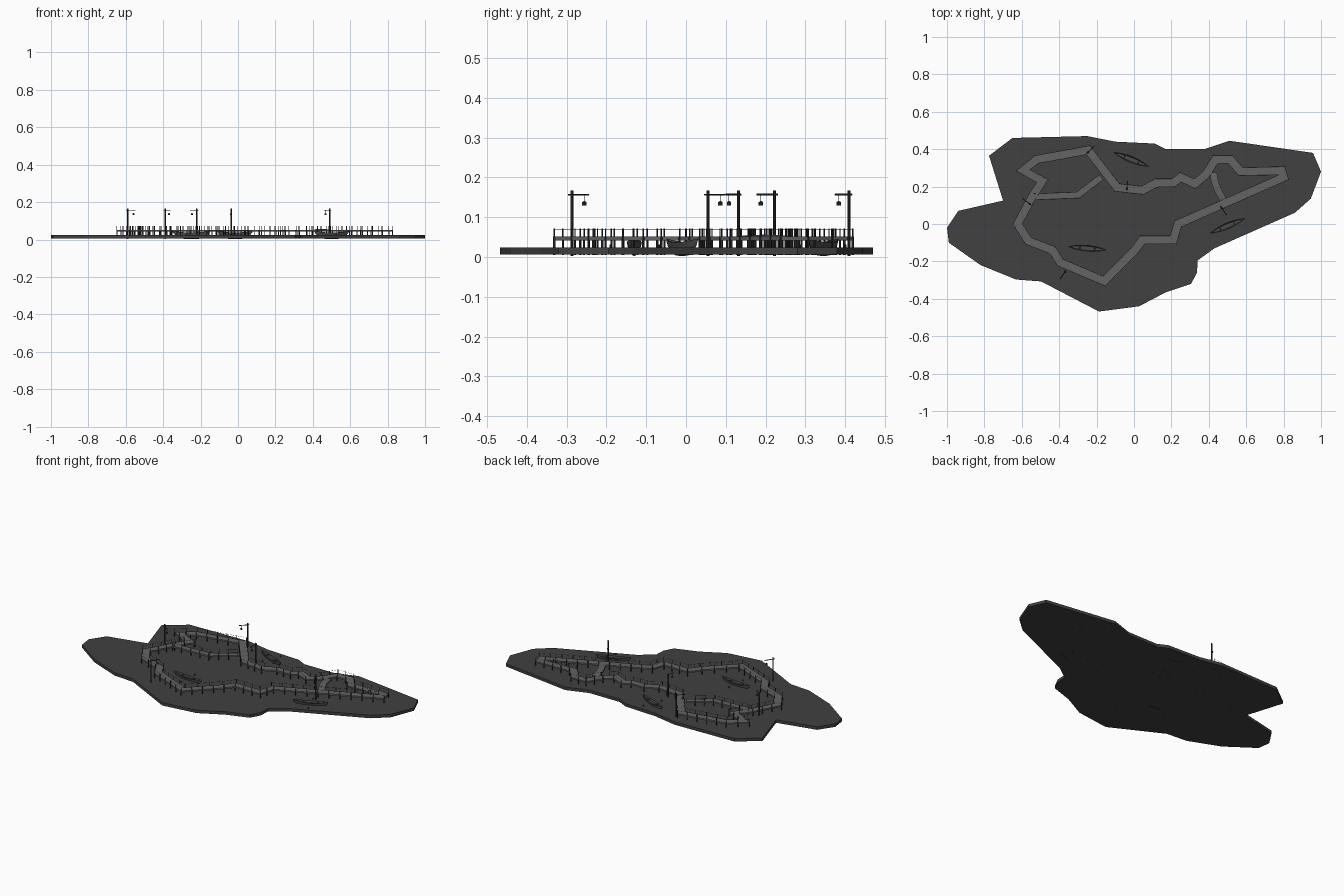
import bpy, bmesh, math
from mathutils import Vector

if "Cube" in bpy.data.objects:
    bpy.data.objects.remove(bpy.data.objects["Cube"])

G_BOT, G_TOP = 0.006, 0.024
D_BOT, D_TOP, RAIL = 0.042, 0.051, 0.072


def shade(name, v):
    m = bpy.data.materials.new(name)
    m.diffuse_color = (v, v, v, 1)
    m.use_nodes = True
    m.node_tree.nodes["Principled BSDF"].inputs["Base Color"].default_value = m.diffuse_color
    return m


GROUND, DECK = shade("dark_ground", 0.052), shade("worn_planks", 0.125)
DARK, HULL = shade("dark_timber", 0.03), shade("boat_timber", 0.07)


def finish(bm, name, mat):
    bmesh.ops.recalc_face_normals(bm, faces=bm.faces)
    me = bpy.data.meshes.new(name)
    bm.to_mesh(me)
    bm.free()
    me.materials.append(mat)
    ob = bpy.data.objects.new(name, me)
    bpy.context.collection.objects.link(ob)
    return ob


def rod(bm, a, b, r, n=6, r2=None):
    a, b = Vector(a), Vector(b)
    d = b - a
    res = bmesh.ops.create_cone(bm, cap_ends=True, segments=n, radius1=r,
                                radius2=r if r2 is None else r2, depth=d.length)
    q = Vector((0, 0, 1)).rotation_difference(d)
    for v in res['verts']:
        v.co = q @ v.co + (a + b) / 2


# Mitred left and right edges of a path
def edges(pts, half, closed):
    p = [Vector(q) for q in pts]
    n = len(p)
    left, right = [], []
    for i in range(n):
        d1 = p[i] - p[i - 1] if closed or i > 0 else p[1] - p[0]
        d2 = p[(i + 1) % n] - p[i] if closed or i < n - 1 else d1
        n1 = Vector((-d1.y, d1.x)).normalized()
        n2 = Vector((-d2.y, d2.x)).normalized()
        m = (n1 + n2).normalized()
        m *= half / max(m.dot(n1), 0.6)
        left.append(p[i] + m)
        right.append(p[i] - m)
    return left, right


def walkway(name, pts, half, closed, lift=0.0, step=0.06, railing=True):
    n = len(pts)
    L, R = edges(pts, half, closed)
    # deck slab
    bm = bmesh.new()
    rings = []
    for i in range(n):
        z = lift * math.sin(math.pi * i / (n - 1))
        rings.append([bm.verts.new((e[i].x, e[i].y, k + z))
                      for e, k in ((L, D_TOP), (R, D_TOP), (R, D_BOT), (L, D_BOT))])
    for i in range(n if closed else n - 1):
        a, b = rings[i], rings[(i + 1) % n]
        for k in range(4):
            bm.faces.new((a[k], a[(k + 1) % 4], b[(k + 1) % 4], b[k]))
    if not closed:
        bm.faces.new(rings[0])
        bm.faces.new(rings[-1])
    finish(bm, name + "_deck", DECK)
    if not railing:
        return
    # piles below the deck, slimmer posts above, a thin rope along the tops
    posts, ropes = bmesh.new(), bmesh.new()
    for e in (L, R):
        for i in range(n if closed else n - 1):
            a, b = e[i], e[(i + 1) % n]
            cnt = max(1, round((b - a).length / step))
            for k in range(cnt):
                q = a.lerp(b, k / cnt)
                rod(posts, (q.x, q.y, G_BOT - 0.001), (q.x, q.y, D_TOP), 0.0027)
                rod(posts, (q.x, q.y, D_TOP), (q.x, q.y, RAIL), 0.0017)
            rod(ropes, (a.x, a.y, RAIL - 0.002), (b.x, b.y, RAIL - 0.002), 0.0006, 4)
    finish(posts, name + "_posts", DARK)
    finish(ropes, name + "_ropes", DARK)


# Ground slab
outline = [(-1, -.02), (-.94, .07), (-.70, .125), (-.775, .365), (-.65, .46), (-.25, .47),
           (-.10, .44), (.11, .43), (.17, .40), (.375, .40), (.51, .445), (.957, .38),
           (1, .28), (.945, .135), (.86, .06), (.43, -.13), (.34, -.195), (.337, -.26),
           (.305, -.32), (.17, -.365), (.027, -.44), (-.187, -.468), (-.497, -.307),
           (-.63, -.297), (-.82, -.22), (-.99, -.10)]
bm = bmesh.new()
f = bm.faces.new([bm.verts.new((x, y, G_BOT)) for x, y in outline])
ext = bmesh.ops.extrude_face_region(bm, geom=[f], use_keep_orig=True)
bmesh.ops.translate(bm, vec=(0, 0, G_TOP - G_BOT),
                    verts=[v for v in ext['geom'] if isinstance(v, bmesh.types.BMVert)])
finish(bm, "ground", GROUND)

# Main loop and the two crossing walks
loop = [(-.245, .395), (-.52, .345), (-.593, .287), (-.49, .23), (-.545, .145), (-.622, 0),
        (-.565, -.09), (-.435, -.14), (-.395, -.205), (-.16, -.305), (0, -.145),
        (.045, -.085), (.21, -.085), (.235, 0), (.80, .25), (.79, .285), (.57, .28),
        (.515, .345), (.435, .345), (.385, .265), (.325, .215), (.25, .25), (.21, .22),
        (.12, .22), (.045, .18), (-.09, .195)]
walkway("main_walk", loop, 0.022, True)
walkway("west_cross_walk", [(-.535, .145), (-.30, .155), (-.175, .25)], 0.017, False)
walkway("east_cross_bridge", [(.425, .275), (.43, .235), (.443, .195), (.46, .16), (.478, .13)],
        0.019, False, 0.005, railing=False)

# Lamp posts: arm and hanging lantern
for i, (x, y, ax, ay) in enumerate([(-.39, -.287, .028, .042), (-.59, .132, .042, -.032),
                                    (-.22, .41, -.035, -.035), (-.035, .222, -.004, -.045),
                                    (.49, .055, -.028, .042)]):
    bm = bmesh.new()
    rod(bm, (x, y, 0.002), (x, y, 0.167), 0.0038, 8)
    rod(bm, (x - ax * .2, y - ay * .2, .157), (x + ax, y + ay, .157), 0.0022)
    lx, ly = x + ax * .75, y + ay * .75
    rod(bm, (lx, ly, .157), (lx, ly, .138), 0.0006, 4)
    rod(bm, (lx, ly, .130), (lx, ly, .137), 0.0055, 8)
    rod(bm, (lx, ly, .137), (lx, ly, .141), 0.0065, 8, 0.001)
    finish(bm, "lamp_post_%d" % (i + 1), DARK)


# Open boats with upturned ends, benches and mooring stakes
def boat(name, cx, cy, deg, length=0.2, width=0.036):
    bm = bmesh.new()
    c, s = math.cos(math.radians(deg)), math.sin(math.radians(deg))

    def vert(u, v, z):
        return bm.verts.new((cx + u * c - v * s, cy + u * s + v * c, z))

    rows, N = [], 10
    for i in range(N + 1):
        t = -1 + 2 * i / N
        w = width / 2 * max(1 - t * t, 0.03)
        rim, keel = 0.037 + 0.009 * t * t, 0.003 + 0.036 * t ** 4
        inner = min(rim - 0.002, max(keel + 0.004, 0.028))
        side = rim * .4 + keel * .6
        u = t * length / 2
        rows.append([vert(u, w, rim), vert(u, w * .75, side), vert(u, 0, keel),
                     vert(u, -w * .75, side), vert(u, -w, rim),
                     vert(u, -w * .82, rim), vert(u, -w * .6, inner),
                     vert(u, w * .6, inner), vert(u, w * .82, rim)])
    for a, b in zip(rows, rows[1:]):
        for k in range(9):
            bm.faces.new((a[k], a[(k + 1) % 9], b[(k + 1) % 9], b[k]))
    bm.faces.new(rows[0])
    bm.faces.new(rows[-1])
    finish(bm, name, HULL)
    bm = bmesh.new()
    for u in (-.04, .04):
        w = width * .38
        rod(bm, (cx + u * c + w * s, cy + u * s - w * c, .035),
            (cx + u * c - w * s, cy + u * s + w * c, .035), 0.003, 4)
    finish(bm, name + "_benches", HULL)
    bm = bmesh.new()
    for v in (-.06, .06):
        px, py = cx - v * s, cy + v * c
        rod(bm, (px, py, G_BOT), (px, py, .032), 0.003)
    finish(bm, name + "_stakes", DARK)


boat("north_boat", -.015, .345, -22)
boat("south_boat", -.25, -.13, -5)
boat("east_boat", .50, -.01, 23)
